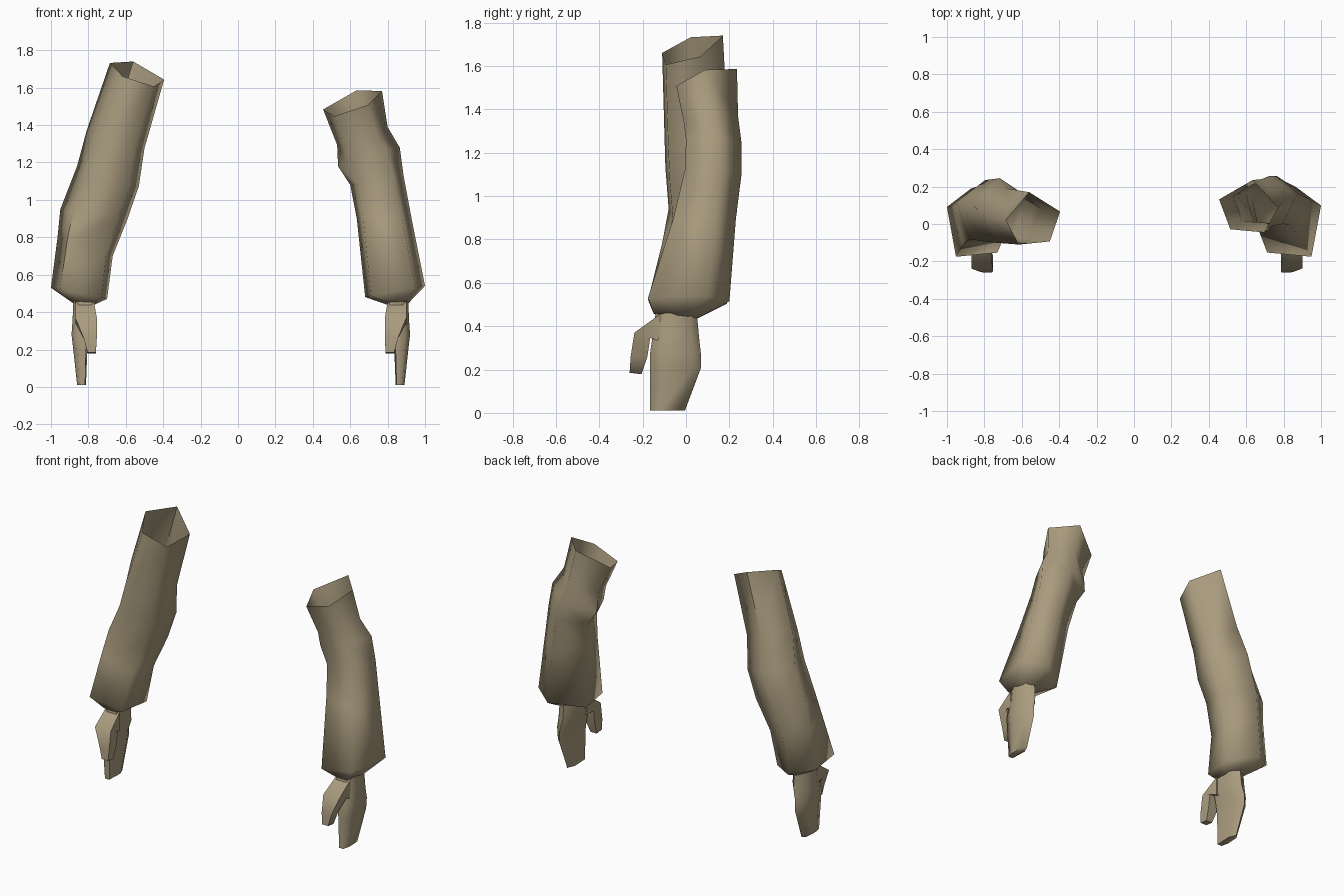
import bpy, bmesh, math

if "Cube" in bpy.data.objects:
    bpy.data.objects.remove(bpy.data.objects["Cube"])

cloth = bpy.data.materials.new("khaki_brown")
cloth.diffuse_color = (0.40, 0.33, 0.21, 1)
cloth.use_nodes = True
cloth.node_tree.nodes["Principled BSDF"].inputs["Base Color"].default_value = cloth.diffuse_color


def loft(bm, rings, cap_start=False, cap_end=False):
    """Skin a list of equal-length point rings."""
    vs = [[bm.verts.new(p) for p in r] for r in rings]
    n = len(vs[0])
    for a, b in zip(vs, vs[1:]):
        for i in range(n):
            j = (i + 1) % n
            bm.faces.new((a[i], a[j], b[j], b[i]))
    if cap_start:
        bm.faces.new(vs[0])
    if cap_end:
        bm.faces.new(vs[-1])


def finish(bm, name):
    bmesh.ops.recalc_face_normals(bm, faces=bm.faces)
    me = bpy.data.meshes.new(name)
    bm.to_mesh(me)
    bm.free()
    me.materials.append(cloth)
    ob = bpy.data.objects.new(name, me)
    bpy.context.collection.objects.link(ob)
    bpy.ops.object.select_all(action='DESELECT')
    ob.select_set(True)
    bpy.context.view_layer.objects.active = ob
    bpy.ops.object.shade_smooth_by_angle(angle=math.radians(78))


def sleeve_ring(side, t, out, inn, front, back, z_out, z_in, tilt):
    """Five-sided sleeve section; t runs from shoulder (0) to cuff (1)."""
    shape = [(1, 0.47 + 0.26 * t), (0.57, 1), (0, 0.63),
             (0.19 - 0.09 * t, 0.06), (0.76 + 0.08 * t, 0)]
    return [(side * (inn + (out - inn) * u), front + (back - front) * v,
             z_in + (z_out - z_in) * u + tilt * (v - 0.55)) for u, v in shape]


def sleeve(name, side, rows, shift):
    rings = [sleeve_ring(side, i / (len(rows) - 1), *r) for i, r in enumerate(rows)]
    # underside of the cuff closes in to the wrist
    rings.append(sleeve_ring(side, 1, 0.91 - shift, 0.80 - shift, -0.15, 0.055, 0.45, 0.44, -0.02))
    bm = bmesh.new()
    loft(bm, rings, cap_end=True)
    finish(bm, name)


def hand(name, side, shift):
    bm = bmesh.new()
    # palm and joined fingers: z, x range, y range
    palm = [(0.46, 0.80, 0.91, -0.14, 0.05), (0.35, 0.80, 0.915, -0.155, 0.06),
            (0.28, 0.825, 0.92, -0.165, 0.068), (0.21, 0.835, 0.912, -0.165, 0.07),
            (0.01, 0.843, 0.89, -0.165, -0.005)]
    hexa = [(0.1, 0), (0, 0.7), (0.45, 1), (0.9, 0.85), (1, 0.3), (0.75, 0)]
    loft(bm, [[(side * (x0 - shift + (x1 - x0) * u), y0 + (y1 - y0) * v, z)
               for u, v in hexa] for z, x0, x1, y0, y1 in palm], True, True)
    # thumb: x range, then (y, z) of the upper and lower edges
    thumb = [(0.80, 0.90, -0.12, 0.455, -0.12, 0.33),
             (0.785, 0.90, -0.238, 0.37, -0.165, 0.345),
             (0.785, 0.855, -0.255, 0.26, -0.178, 0.26),
             (0.79, 0.835, -0.26, 0.185, -0.205, 0.178)]
    loft(bm, [[(side * (x - shift), y, z) for x, y, z in
               ((x0, ya, za), (x1, ya, za), (x1, yb, zb), (x0, yb, zb))]
              for x0, x1, ya, za, yb, zb in thumb], True, True)
    finish(bm, name)


# sleeve rows: outer x, inner x, front y, back y, outer z, inner z, tilt
raised = [(0.685, 0.395, -0.11, 0.17, 1.74, 1.635, 0.10),
          (0.81, 0.50, -0.10, 0.19, 1.37, 1.27, 0.08),
          (0.86, 0.53, -0.095, 0.245, 1.18, 1.07, 0.05),
          (0.95, 0.59, -0.08, 0.235, 0.95, 0.90, 0),
          (0.965, 0.67, -0.11, 0.20, 0.80, 0.70, 0),
          (1.0, 0.70, -0.175, 0.19, 0.53, 0.47, 0)]
lowered = [(0.77, 0.455, -0.045, 0.235, 1.59, 1.475, 0.10),
           (0.80, 0.53, -0.01, 0.24, 1.39, 1.29, 0.05),
           (0.865, 0.535, 0.0, 0.257, 1.28, 1.18, 0),
           (0.885, 0.60, -0.005, 0.257, 1.13, 1.08, 0),
           (0.93, 0.635, -0.06, 0.23, 0.89, 0.90, 0),
           (1.0, 0.68, -0.175, 0.20, 0.54, 0.48, 0)]

for label, side, rows, shift in (("raised", -1, raised, 0.03), ("lowered", 1, lowered, 0.0)):
    sleeve(label + "_sleeve", side, rows, shift)
    hand(label + "_hand", side, shift)
